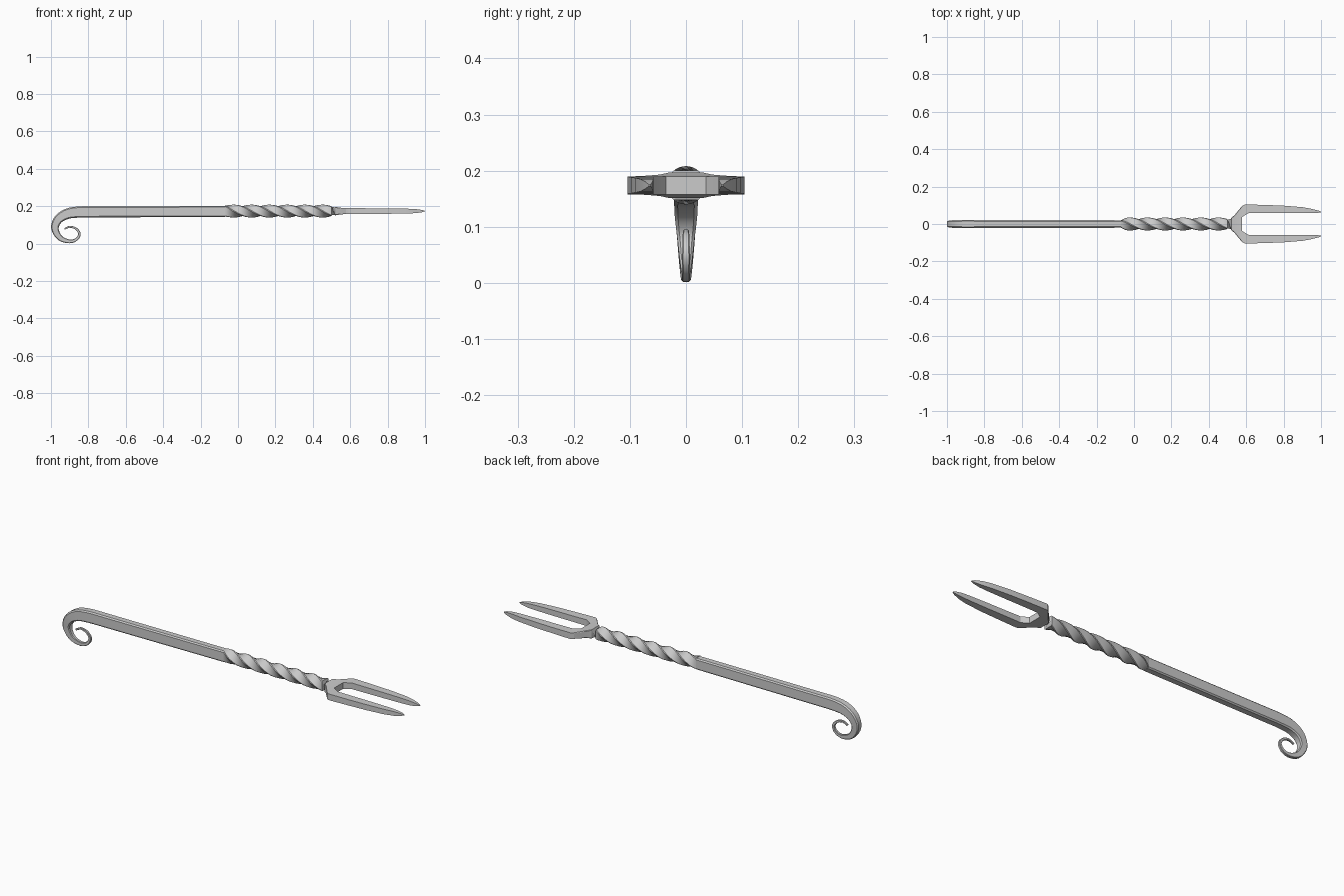
import bpy, bmesh, math
from mathutils import Vector

if "Cube" in bpy.data.objects:
    bpy.data.objects.remove(bpy.data.objects["Cube"])


def finish(bm, name):
    bmesh.ops.recalc_face_normals(bm, faces=bm.faces)
    me = bpy.data.meshes.new(name)
    bm.to_mesh(me)
    bm.free()
    ob = bpy.data.objects.new(name, me)
    bpy.context.collection.objects.link(ob)
    bpy.context.view_layer.objects.active = ob
    ob.select_set(True)
    bpy.ops.object.shade_smooth_by_angle(angle=math.radians(28))
    ob.select_set(False)
    return ob


def loft(rings, name, caps=(True, True)):
    bm = bmesh.new()
    rows = [[bm.verts.new(p) for p in r] for r in rings]
    n = len(rows[0])
    for a, b in zip(rows, rows[1:]):
        for i in range(n):
            bm.faces.new((a[i], a[(i + 1) % n], b[(i + 1) % n], b[i]))
    for row, cap in zip((rows[0], rows[-1]), caps):
        if cap:
            bm.faces.new(row)
    return finish(bm, name)


def section(hw, ht, c):
    # chamfered rectangle
    return [(hw, ht - c), (hw - c, ht), (c - hw, ht), (-hw, ht - c),
            (-hw, c - ht), (c - hw, -ht), (hw - c, -ht), (hw, c - ht)]


def spline(pts, steps):
    out = []
    for i in range(len(pts) - 1):
        p = [Vector(pts[min(max(i + k, 0), len(pts) - 1)]) for k in (-1, 0, 1, 2)]
        for s in range(steps):
            t = s / steps
            out.append(0.5 * (2 * p[1] + (p[2] - p[0]) * t
                       + (2 * p[0] - 5 * p[1] + 4 * p[2] - p[3]) * t * t
                       + (3 * p[1] - p[0] - 3 * p[2] + p[3]) * t ** 3))
    return out + [Vector(pts[-1])]


Z = 0.174

# scroll and straight bar: x, z, half thickness, half width
path = [(-.928, .078, .004, .005), (-.900, .090, .005, .005), (-.866, .080, .006, .006),
        (-.848, .052, .007, .007), (-.864, .023, .008, .007), (-.902, .012, .010, .008),
        (-.953, .032, .015, .011), (-.979, .083, .020, .016), (-.960, .131, .024, .020),
        (-.912, .160, .028, .021), (-.850, .169, .030, .021), (-.780, .170, .030, .021)]
path = [v.to_4d() if len(v) < 4 else v for v in spline([Vector(p) for p in path], 4)]
path.append(Vector((-.07, .172, .029, .020)))
rings = []
for i, p in enumerate(path):
    a, b = path[max(i - 1, 0)], path[min(i + 1, len(path) - 1)]
    d = Vector((b[0] - a[0], b[1] - a[1])).normalized()
    if i >= len(path) - 2:
        d = Vector((1, 0))
    rings.append([(p[0] - d.y * v, u, p[1] + d.x * v)
                  for u, v in section(p[3], p[2], .3 * min(p[2], p[3]))])
loft(rings, "scroll_handle")

# twisted square shank flattening into the fork shoulder
rings = []
N = 72
for i in range(N + 1):
    t = i / N
    ang = t * 6 * math.pi / 2
    x = -.07 + .57 * t
    k = min(1, t / .06)
    hw, ht = .020 + .006 * k, .029 - .003 * k
    rings.append([(x, u * math.cos(ang) - v * math.sin(ang),
                   Z + u * math.sin(ang) + v * math.cos(ang))
                  for u, v in section(hw, ht, .004)])
for x, hw, ht in [(.52, .032, .023), (.54, .050, .019), (.56, .075, .017), (.577, .095, .016)]:
    rings.append([(x, u, Z + v) for u, v in section(hw, ht, .003)])
loft(rings, "twisted_shank")

# tines: x, inner y, outer y, half thickness
tine = [(.577, .036, .095, .016), (.592, .046, .104, .016), (.612, .058, .104, .016),
        (.70, .058, .102, .015), (.80, .058, .098, .0145), (.90, .058, .090, .013),
        (.95, .058, .081, .011), (.985, .060, .072, .006), (1.0, .063, .066, .001)]
for s, name in ((1, "tine_left"), (-1, "tine_right")):
    loft([[(x, s * a, Z - h), (x, s * b, Z - h), (x, s * b, Z + h), (x, s * a, Z + h)]
          for x, a, b, h in tine], name)
